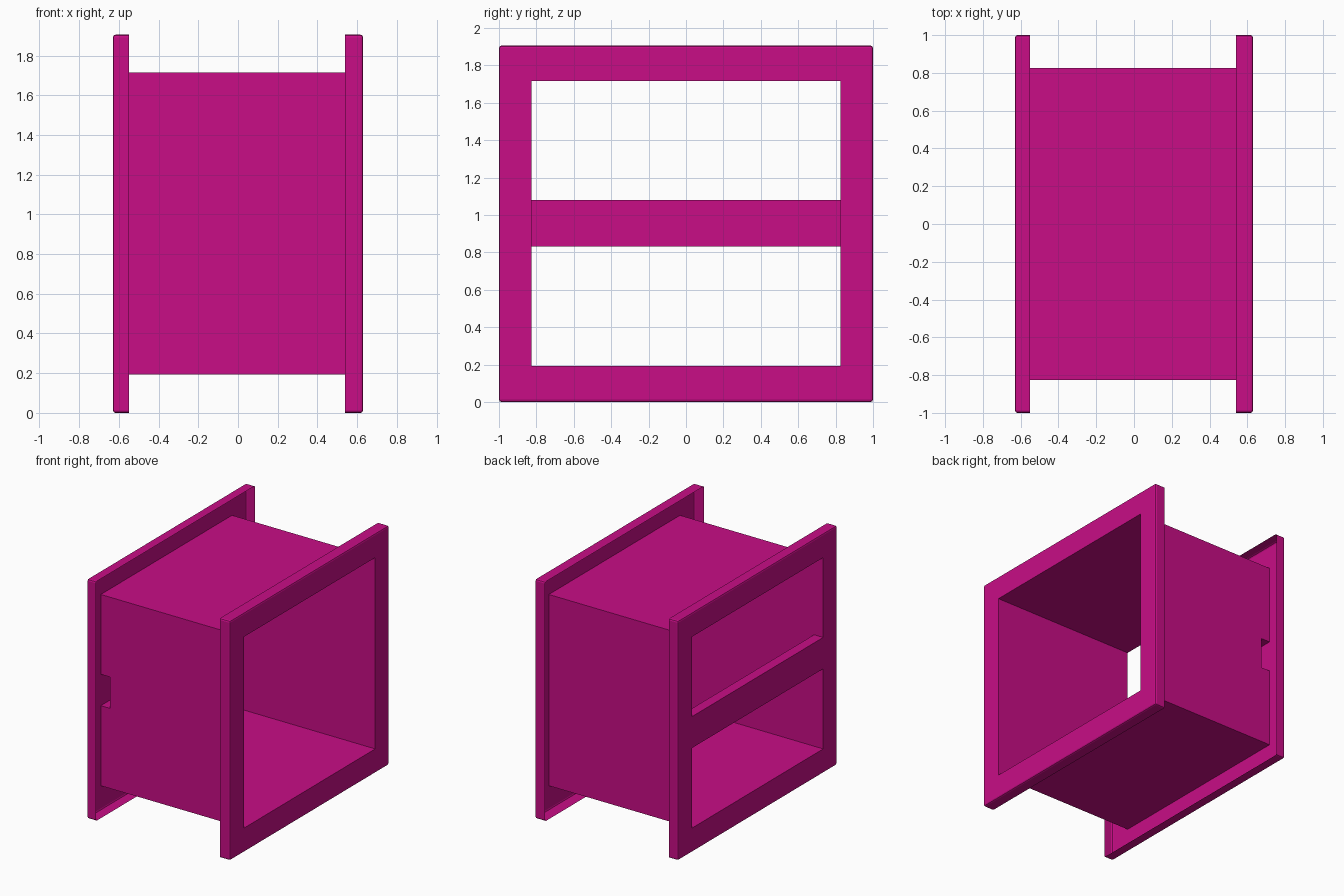
import bpy, bmesh

if "Cube" in bpy.data.objects:
    bpy.data.objects.remove(bpy.data.objects["Cube"])

X_OUT = 0.63                     # outer plate planes
X_LEFT, X_RIGHT = -0.55, 0.54    # inner ends of the flange rims
Y_OUT, Y_IN = 1.0, 0.825
Z_TOP, Z_LO, Z_HI = 1.905, 0.193, 1.715
BAR_LO, BAR_HI = 0.83, 1.08

mat = bpy.data.materials.new("magenta")
mat.diffuse_color = (0.58, 0.004, 0.24, 1)
mat.use_nodes = True
mat.node_tree.nodes["Principled BSDF"].inputs["Base Color"].default_value = mat.diffuse_color


def finish(name, bm):
    bmesh.ops.remove_doubles(bm, verts=bm.verts, dist=1e-5)
    bmesh.ops.recalc_face_normals(bm, faces=bm.faces)
    me = bpy.data.meshes.new(name)
    bm.to_mesh(me)
    bm.free()
    me.materials.append(mat)
    ob = bpy.data.objects.new(name, me)
    bpy.context.collection.objects.link(ob)
    return ob


def ring(bm, x, y, z0, z1):
    return [bm.verts.new((x, a, b)) for a, b in ((-y, z0), (y, z0), (y, z1), (-y, z1))]


def bridge(bm, a, b):
    for i in range(4):
        j = (i + 1) % 4
        bm.faces.new((a[i], a[j], b[j], b[i]))


# Open-backed flange: face plate with a window plus a short outer rim
def flange(name, x_out, x_in):
    bm = bmesh.new()
    rim = ring(bm, x_in, Y_OUT, 0, Z_TOP)
    edge = ring(bm, x_out, Y_OUT, 0, Z_TOP)
    window = ring(bm, x_out, Y_IN, Z_LO, Z_HI)
    bridge(bm, rim, edge)
    bridge(bm, edge, window)
    rounded = [e for e in bm.edges
               if all(v in edge for v in e.verts)
               or (any(v in rim for v in e.verts) and any(v in edge for v in e.verts))]
    bmesh.ops.bevel(bm, geom=rounded, offset=0.013, segments=2, profile=0.5, affect='EDGES')
    ob = finish(name, bm)
    # plate faces outward
    if sum(p.normal.x * p.area for p in ob.data.polygons) * x_out < 0:
        ob.data.flip_normals()


flange("left_flange", -X_OUT, X_LEFT)
flange("right_flange", X_OUT, X_RIGHT)

# Thin sleeve: side walls are notched where the hollow crossbar passes through
bm = bmesh.new()


def quad(*pts):
    bm.faces.new([bm.verts.new(p) for p in pts])


for z, s in ((Z_LO, -1), (Z_HI, 1)):
    pts = [(-X_OUT, -Y_IN, z), (X_OUT, -Y_IN, z), (X_OUT, Y_IN, z), (-X_OUT, Y_IN, z)]
    quad(*pts[::s])
for s in (-1, 1):
    for x0, x1, z0, z1 in ((-X_OUT, X_LEFT, Z_LO, BAR_LO), (-X_OUT, X_LEFT, BAR_HI, Z_HI),
                           (X_LEFT, X_OUT, Z_LO, BAR_LO), (X_LEFT, X_OUT, BAR_LO, BAR_HI),
                           (X_LEFT, X_OUT, BAR_HI, Z_HI)):
        y = s * Y_IN
        quad(*[(x0, y, z0), (x1, y, z0), (x1, y, z1), (x0, y, z1)][::-s])
finish("sleeve", bm)

# Hollow crossbar, open at both ends
bm = bmesh.new()
ends = [[bm.verts.new((x, y, z)) for x, z in ((-X_OUT, BAR_LO), (X_LEFT, BAR_LO),
                                              (X_LEFT, BAR_HI), (-X_OUT, BAR_HI))]
        for y in (-Y_IN, Y_IN)]
bridge(bm, *ends)
finish("crossbar", bm)
